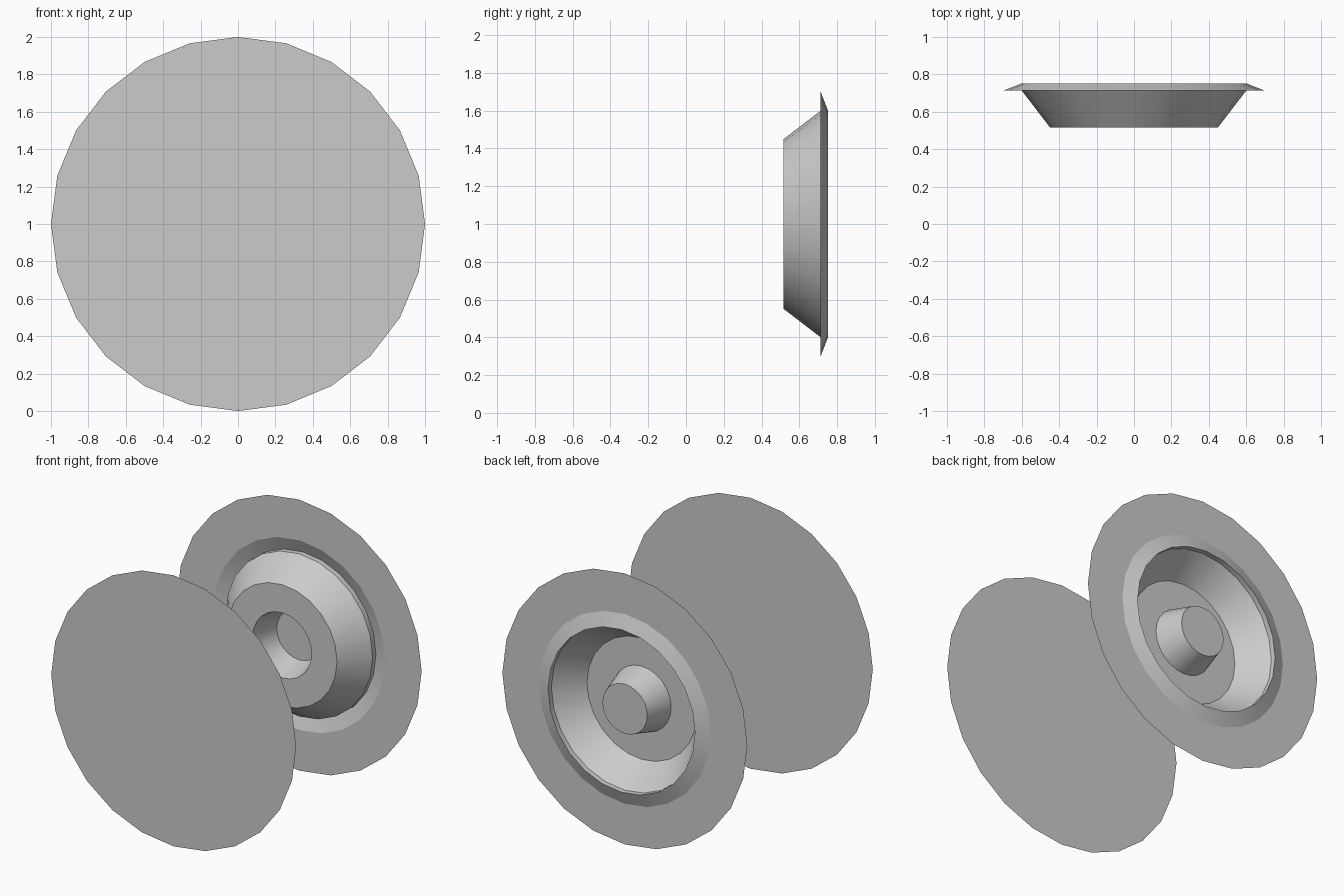
import bpy
import bmesh
from math import sin, cos, tau, radians

SIDES = 24
CENTRE_Z = 1.0

cube = bpy.data.objects.get("Cube")
if cube:
    bpy.data.objects.remove(cube, do_unlink=True)

# One plain grey for the whole wheel
grey = bpy.data.materials.new("light_grey")
grey.use_nodes = True
grey.diffuse_color = (0.6, 0.6, 0.6, 1)
grey.node_tree.nodes["Principled BSDF"].inputs["Base Color"].default_value = (0.6, 0.6, 0.6, 1)


def lathe(name, profile, cap=False, flip=False):
    """Spin (radius, y) points about the axle; optionally close the last ring."""
    bm = bmesh.new()
    rings = []
    for r, y in profile:
        rings.append([bm.verts.new((r * sin(tau * i / SIDES), y,
                                    CENTRE_Z + r * cos(tau * i / SIDES)))
                      for i in range(SIDES)])
    for a, b in zip(rings, rings[1:]):
        for i in range(SIDES):
            j = (i + 1) % SIDES
            bm.faces.new((a[i], a[j], b[j], b[i]))
    if cap:
        bm.faces.new(rings[-1])
    if flip:
        bmesh.ops.reverse_faces(bm, faces=bm.faces[:])
    mesh = bpy.data.meshes.new(name)
    bm.to_mesh(mesh)
    bm.free()
    mesh.materials.append(grey)
    mesh.shade_smooth()
    mesh.set_sharp_from_angle(angle=radians(18))
    obj = bpy.data.objects.new(name, mesh)
    bpy.context.collection.objects.link(obj)
    return obj


# Plain flat disc closing the front
lathe("front_disc", [(1.0, -0.75)], cap=True, flip=True)

# Flat outer ring with a raised lip around the dish
lathe("rear_flange", [(1.0, 0.713), (0.7, 0.713), (0.6, 0.752)])

# Recessed dish: short wall, sloping side and flat floor
lathe("rear_dish", [(0.6, 0.752), (0.6, 0.713), (0.448, 0.515), (0.24, 0.515)])

# Tapered hub rising from the floor, hollow on the inner side
lathe("rear_hub", [(0.24, 0.515), (0.183, 0.713)], cap=True)
